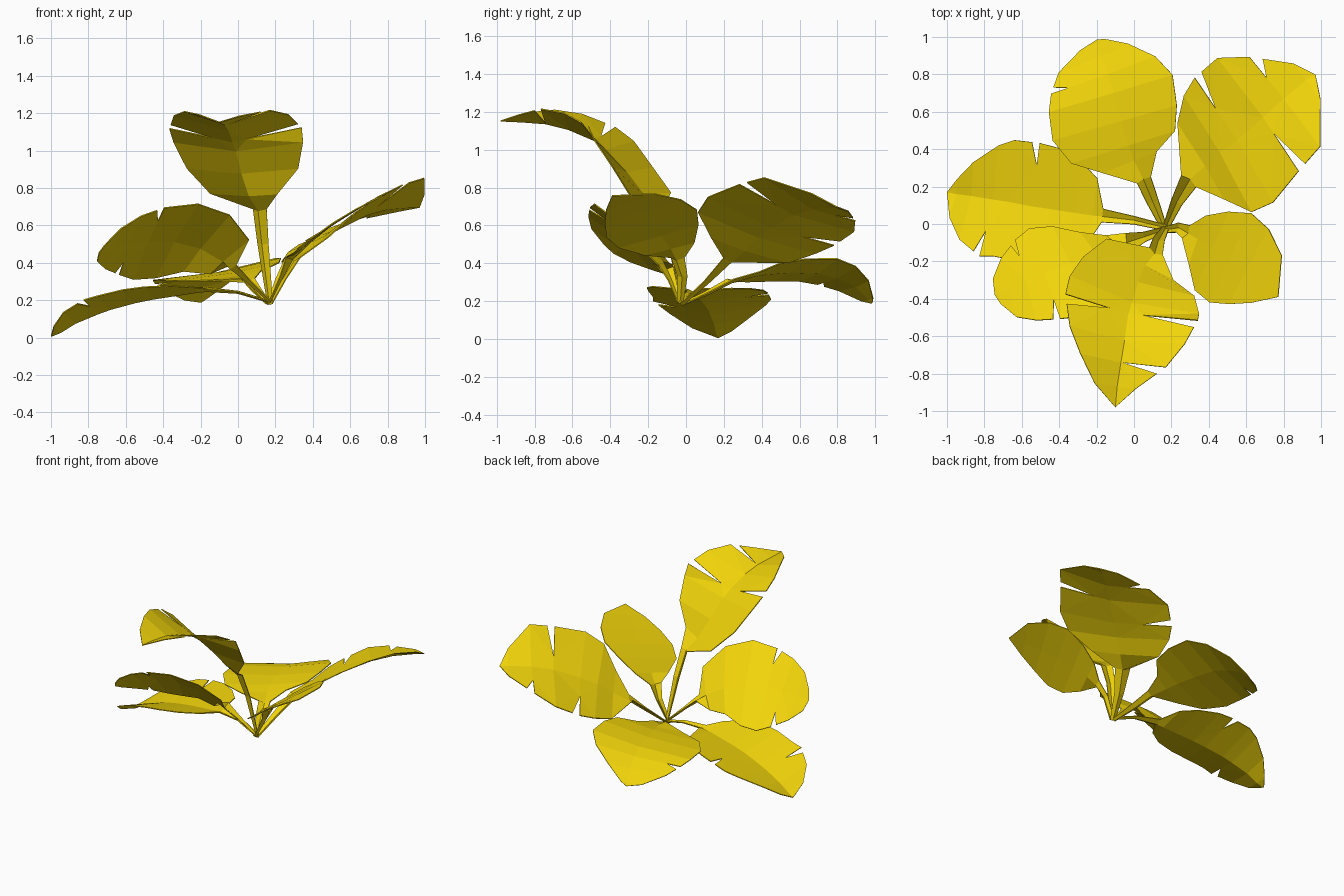
import bpy, bmesh
from mathutils import Vector

mat = bpy.data.materials.new("leaf_yellow")
mat.diffuse_color = (0.88, 0.66, 0.003, 1)


def leaf(name, stations, fold_l, fold_r, notch_l={}, notch_r={}):
    """Folded strip along a midrib. Station = x, y, z, left width, right width.
    The first three stations are the stalk, a shallow V-shaped channel.
    Folds run from a start to an end value along the blade (slope of each half).
    Notches map a station number to the cut depth (0..1)."""
    rib = [Vector(s[:3]) for s in stations]
    n = len(rib)
    bm = bmesh.new()
    rib_v = [bm.verts.new(p) for p in rib]
    for side, col, fold, notches in ((1, 3, fold_l, notch_l), (-1, 4, fold_r, notch_r)):
        edge = []
        for i, p in enumerate(rib):
            t = (rib[min(i + 1, n - 1)] - rib[max(i - 1, 0)]).normalized()
            across = Vector((-t.y, t.x, 0)).normalized()
            up = t.cross(across)
            u = (i - 3) / (n - 5)
            f = 0.5 if i < 3 else fold[0] + (fold[1] - fold[0]) * min(u, 1)
            edge.append(p + stations[i][col] * (side * across + f * up))
        start = bm.verts.new(edge[0])
        for i in range(n - 1):
            last = i + 1 == n - 1
            loop = [rib_v[i], rib_v[i + 1]]
            inner = None
            if i + 1 in notches:
                inner = bm.verts.new(edge[i + 1].lerp(rib[i + 1], notches[i + 1]))
                loop.append(inner)
            if not last:
                end = bm.verts.new(edge[i + 1])
                loop.append(end)
            loop.append(start)
            if i in notches:
                loop.append(prev_inner)
            bm.faces.new(loop if side > 0 else loop[::-1])
            # past a notch, the next blade section starts a little further on
            if inner:
                start = bm.verts.new(edge[i + 1].lerp(edge[i + 2], 0.3))
            elif not last:
                start = end
            prev_inner = inner
    bmesh.ops.triangulate(bm, faces=[f for f in bm.faces if len(f.verts) > 4])
    me = bpy.data.meshes.new(name)
    bm.to_mesh(me)
    bm.free()
    me.materials.append(mat)
    ob = bpy.data.objects.new(name, me)
    bpy.context.collection.objects.link(ob)
    m = ob.modifiers.new("thickness", 'SOLIDIFY')
    m.thickness = 0.006
    return ob


# tall front leaf arching forward
leaf("front_leaf", [
    (.17, -.02, .18, .015, .015), (.13, -.09, .50, .03, .03), (.11, -.16, .68, .04, .04),
    (.06, -.22, .76, .17, .25), (.02, -.31, .88, .31, .32), (-.01, -.42, 1.0, .36, .36),
    (-.03, -.48, 1.05, .37, .35), (-.05, -.62, 1.11, .32, .30), (-.07, -.74, 1.14, .24, .22),
    (-.09, -.87, 1.15, .10, .12), (-.10, -.98, 1.155, 0, 0)],
    (.08, .38), (.08, .38), {6: .8, 8: .95}, {6: .7})

# large leaf at the back right
leaf("back_right_leaf", [
    (.17, -.02, .18, .015, .015), (.23, .12, .30, .03, .03), (.30, .24, .41, .05, .05),
    (.38, .31, .47, .27, .20), (.46, .38, .54, .36, .35), (.55, .45, .59, .40, .38),
    (.69, .57, .66, .40, .34), (.80, .67, .69, .29, .32), (.92, .77, .70, .11, .13),
    (.97, .80, .70, 0, 0)],
    (-.28, -.2), (.4, .55), {5: .5, 7: .5}, {6: .7})

# low leaf at the back
leaf("back_leaf", [
    (.16, -.02, .18, .015, .015), (.10, .12, .24, .03, .03), (.05, .24, .30, .04, .04),
    (0, .34, .33, .18, .13), (-.03, .42, .345, .32, .26), (-.07, .55, .355, .38, .31),
    (-.11, .70, .35, .36, .33), (-.14, .80, .325, .32, .27), (-.17, .90, .28, .25, .15),
    (-.195, .97, .21, .10, .04), (-.20, .985, .19, 0, 0)],
    (-.13, -.1), (.22, .25), {7: .3})

# lowest leaf drooping to the left
leaf("left_leaf", [
    (.17, -.02, .19, .015, .015), (0, .02, .24, .02, .02), (-.17, .04, .25, .03, .04),
    (-.22, .045, .245, .14, .20), (-.32, .06, .23, .24, .28), (-.45, .08, .21, .29, .33),
    (-.55, .095, .19, .30, .34), (-.68, .12, .155, .30, .33), (-.75, .13, .13, .31, .29),
    (-.87, .15, .08, .24, .18), (-.95, .16, .03, .13, .08), (-1.0, .17, .01, 0, 0)],
    (.2, .28), (.13, .22), {8: .45}, {6: .35})

# leaf at the front left, tilted with its near edge up
leaf("front_left_leaf", [
    (.17, -.03, .19, .015, .015), (.05, -.07, .30, .025, .025), (-.04, -.10, .37, .05, .05),
    (-.08, -.12, .41, .20, .08), (-.20, -.16, .48, .28, .14), (-.34, -.21, .515, .30, .22),
    (-.48, -.26, .52, .26, .25), (-.58, -.30, .505, .22, .22), (-.67, -.34, .48, .16, .16),
    (-.73, -.37, .46, .06, .08), (-.745, -.38, .455, 0, 0)],
    (.68, .68), (-1.0, -.65), {6: .4}, {7: .4})

# small leaf on the right, its blade rising outward
leaf("right_leaf", [
    (.17, -.03, .19, .015, .015), (.24, -.02, .33, .025, .025), (.29, -.05, .42, .04, .04),
    (.34, -.08, .48, .13, .14), (.42, -.13, .55, .21, .24), (.51, -.19, .61, .27, .25),
    (.60, -.25, .67, .25, .20), (.69, -.32, .72, .18, .12), (.77, -.39, .76, 0, 0)],
    (.33, .3), (-.33, -.3))
